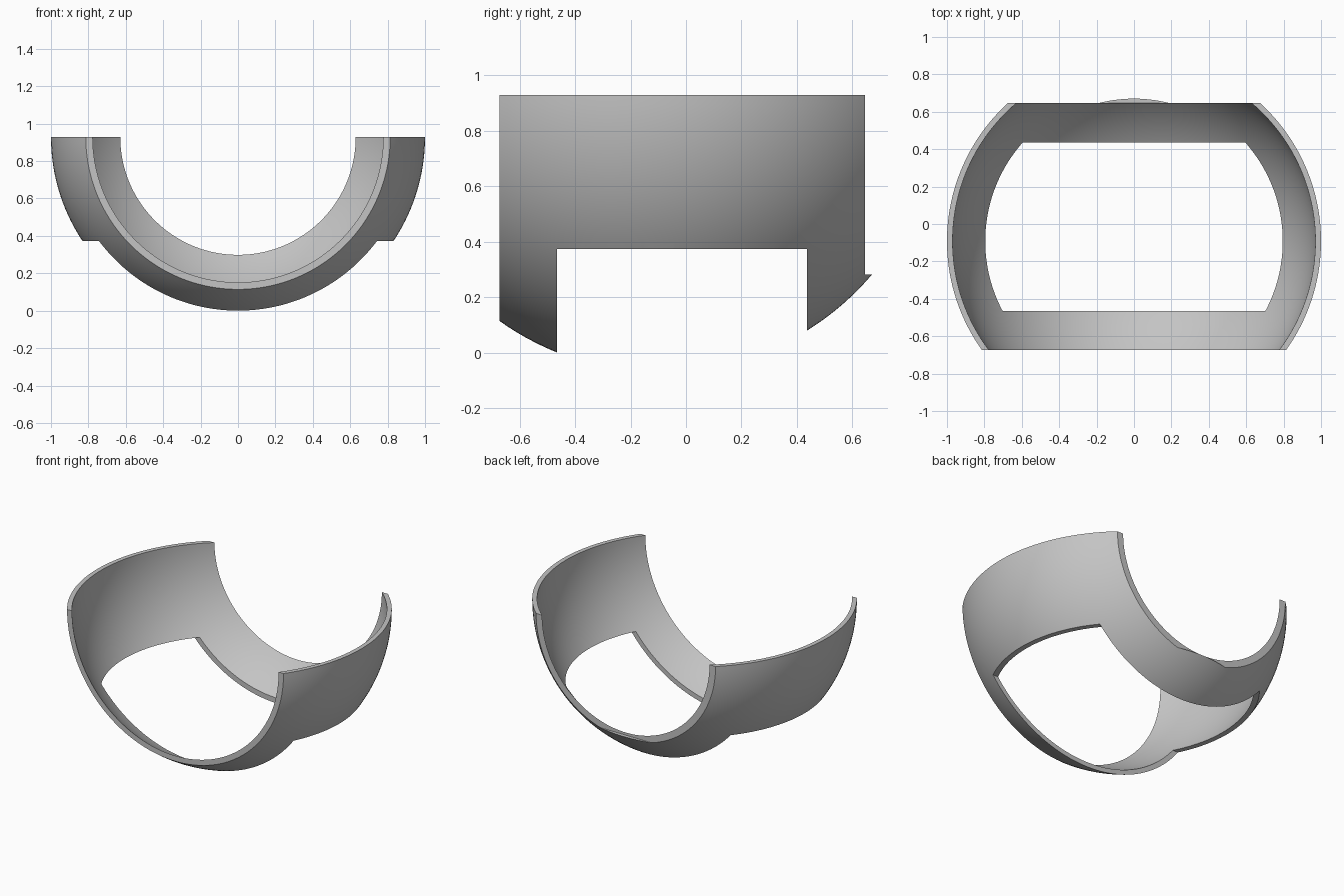
import bpy, bmesh
from math import asin, cos, sin, pi

cube = bpy.data.objects.get("Cube")
if cube:
    bpy.data.objects.remove(cube, do_unlink=True)

CENTRE_Y, TOP = -0.092, 0.928      # centre of the sphere
OUTER, INNER = 1.0, 0.97           # shell radii
FRONT, BACK = -0.581, 0.764        # band ends, measured from the centre
STEPS, TURNS = 40, 96

grey = bpy.data.materials.new("plain grey")
grey.use_nodes = True
colour = (0.55, 0.55, 0.55, 1)
grey.diffuse_color = colour
grey.node_tree.nodes["Principled BSDF"].inputs["Base Color"].default_value = colour


def arc(radius):
    """Points (y, distance from axis) along the sphere, front to back."""
    a, b = asin(FRONT / radius), asin(BACK / radius)
    angles = [a + (b - a) * i / STEPS for i in range(STEPS + 1)]
    return [(radius * sin(t), radius * cos(t)) for t in angles]


# Half-turn spherical band with thickness
profile = arc(OUTER) + arc(INNER)[::-1]
bm = bmesh.new()
rings = []
for k in range(TURNS + 1):
    t = pi * k / TURNS
    rings.append([bm.verts.new((r * cos(t), CENTRE_Y + y, TOP - r * sin(t)))
                  for y, r in profile])
count = len(profile)
for one, two in zip(rings, rings[1:]):
    for i in range(count):
        j = (i + 1) % count
        bm.faces.new((one[i], one[j], two[j], two[i]))
# Flat rims at the top of each side
for ring in (rings[0], rings[-1]):
    for i in range(STEPS):
        bm.faces.new((ring[i], ring[i + 1], ring[count - 2 - i], ring[count - 1 - i]))
bmesh.ops.recalc_face_normals(bm, faces=bm.faces)
mesh = bpy.data.meshes.new("spherical_shell")
bm.to_mesh(mesh)
bm.free()
mesh.materials.append(grey)
shell = bpy.data.objects.new("spherical_shell", mesh)
bpy.context.collection.objects.link(shell)
bpy.context.view_layer.objects.active = shell
shell.select_set(True)


def cut_box(name, y0, y1, z0, z1):
    """Cut a box-shaped slot right across the shell."""
    bpy.ops.mesh.primitive_cube_add(size=1, location=(0, (y0 + y1) / 2, (z0 + z1) / 2))
    box = bpy.context.object
    box.name = name
    box.scale = (3, y1 - y0, z1 - z0)
    box.hide_render = True
    box.data.materials.append(grey)
    bpy.context.view_layer.update()
    mod = shell.modifiers.new(name, "BOOLEAN")
    mod.operation, mod.solver, mod.object = "DIFFERENCE", "EXACT", box
    bpy.ops.object.select_all(action="DESELECT")
    shell.select_set(True)
    bpy.context.view_layer.objects.active = shell
    bpy.ops.object.modifier_apply(modifier=name)
    bpy.data.objects.remove(box, do_unlink=True)


# Bottom opening, and the back face cut down to the small lip
cut_box("bottom_opening", -0.465, 0.437, -0.5, 0.373)
cut_box("back_trim", 0.646, 1.2, 0.281, 1.5)

bpy.ops.object.shade_smooth_by_angle(angle=pi / 6)
